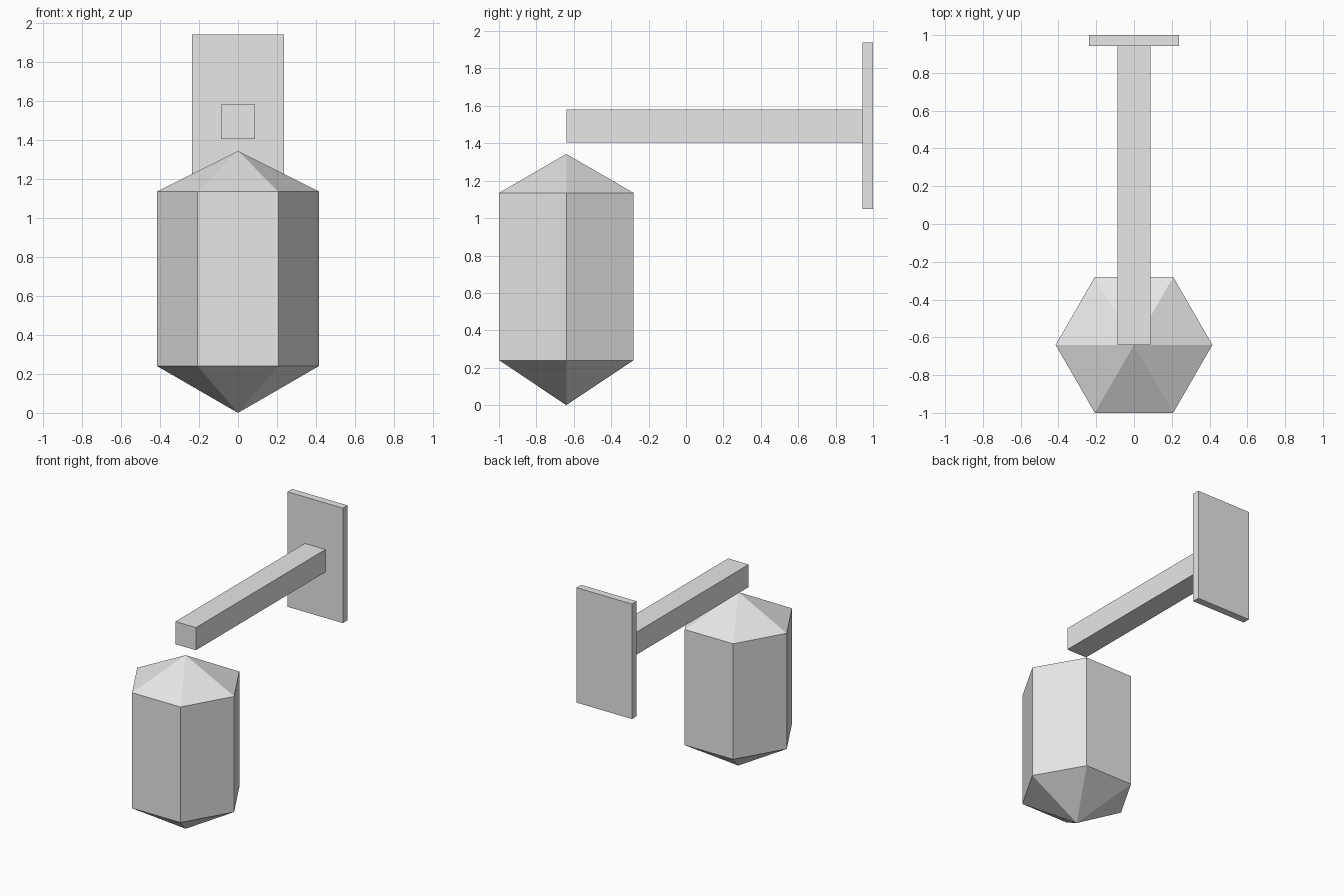
import bpy
import bmesh
from math import cos, sin, pi
from mathutils import Matrix, Vector

cube = bpy.data.objects.get("Cube")
if cube:
    bpy.data.objects.remove(cube, do_unlink=True)

grey = bpy.data.materials.new("light grey")
grey.use_nodes = True
colour = (0.8, 0.8, 0.8, 1)
grey.diffuse_color = colour
grey.node_tree.nodes["Principled BSDF"].inputs["Base Color"].default_value = colour


def add_object(name, bm):
    bmesh.ops.recalc_face_normals(bm, faces=bm.faces)
    mesh = bpy.data.meshes.new(name)
    bm.to_mesh(mesh)
    bm.free()
    mesh.materials.append(grey)
    obj = bpy.data.objects.new(name, mesh)
    bpy.context.collection.objects.link(obj)
    return obj


def add_box(name, low, high):
    low, high = Vector(low), Vector(high)
    bm = bmesh.new()
    bmesh.ops.create_cube(bm, size=1, matrix=Matrix.LocRotScale((low + high) / 2, None, high - low))
    return add_object(name, bm)


def add_lantern(name, centre_y, radius, base, low, high, top, sides=6):
    bm = bmesh.new()
    angles = [2 * pi * i / sides for i in range(sides)]
    lower, upper = [[bm.verts.new((radius * cos(a), centre_y + radius * sin(a), z))
                     for a in angles] for z in (low, high)]
    bottom_tip = bm.verts.new((0, centre_y, base))
    top_tip = bm.verts.new((0, centre_y, top))
    for i in range(sides):
        j = (i + 1) % sides
        bm.faces.new((lower[i], lower[j], upper[j], upper[i]))
        bm.faces.new((upper[i], upper[j], top_tip))
        bm.faces.new((lower[j], lower[i], bottom_tip))
    return add_object(name, bm)


# Wall plate and the arm reaching forward from it
add_box("wall_plate", (-0.237, 0.943, 1.05), (0.237, 1, 1.94))
add_box("arm", (-0.088, -0.64, 1.405), (0.088, 0.943, 1.58))

# Six-sided lantern with pointed ends, hanging below the arm's tip
add_lantern("lantern", -0.64, 0.415, 0, 0.24, 1.135, 1.343)
